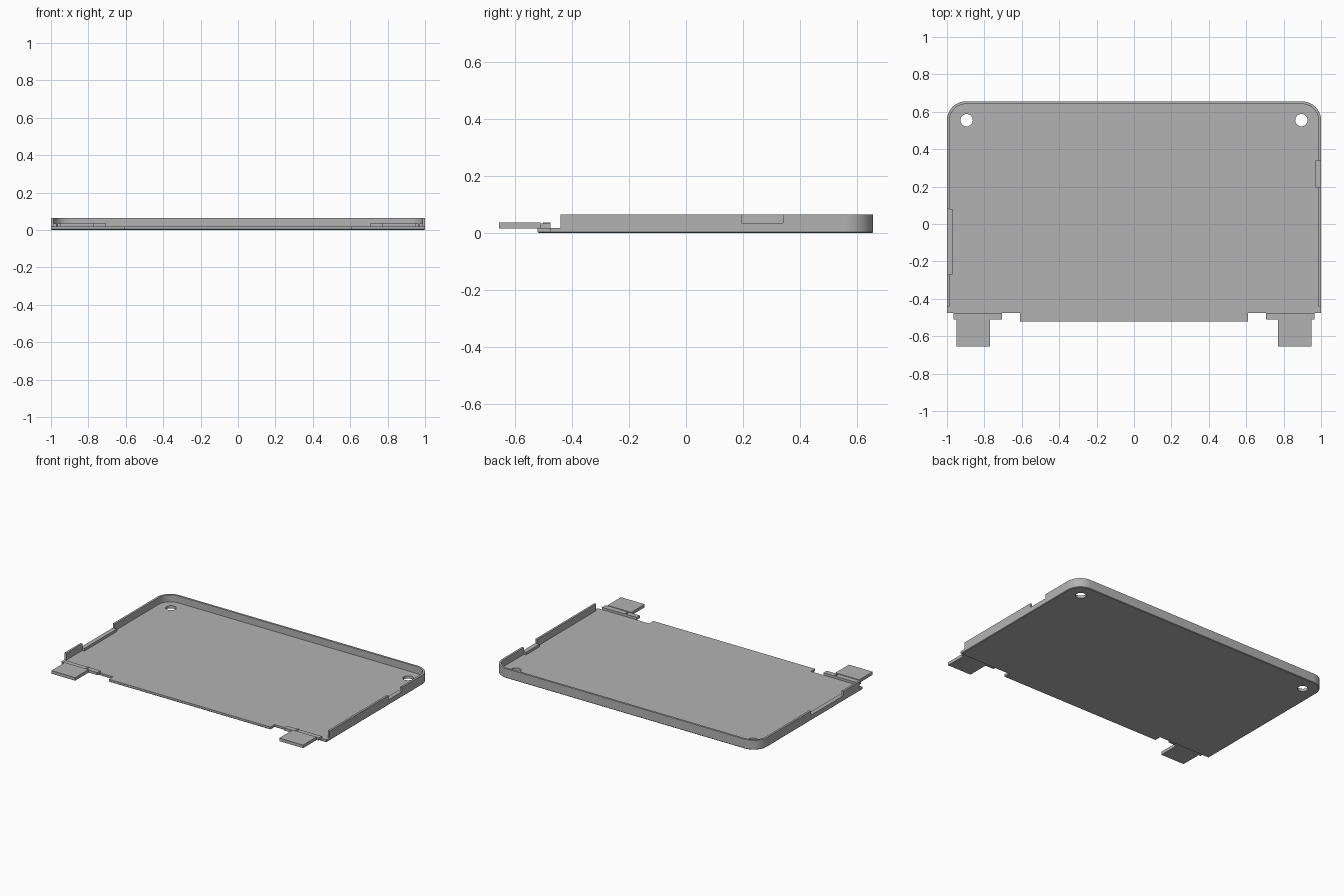
import bpy, bmesh, math

cube = bpy.data.objects.get("Cube")
if cube:
    bpy.data.objects.remove(cube, do_unlink=True)

grey = bpy.data.materials.new("plain grey")
grey.use_nodes = True
colour = (0.45, 0.45, 0.45, 1)
grey.diffuse_color = colour
grey.node_tree.nodes["Principled BSDF"].inputs["Base Color"].default_value = colour

BACK, WALL_FRONT, FLOOR_FRONT, LIP_FRONT = 0.655, -0.44, -0.475, -0.52
FLOOR_TOP, RIM, THICK, RADIUS = 0.018, 0.065, 0.014, 0.1


def prism(name, outline, z0, z1, chamfer=0):
    """Extrude a counter-clockwise outline, optionally chamfering its underside."""
    bm = bmesh.new()
    base = bm.faces.new([bm.verts.new((x, y, z0)) for x, y in outline])
    top = bmesh.ops.extrude_face_region(bm, geom=[base], use_keep_orig=True)["geom"]
    for v in top:
        if isinstance(v, bmesh.types.BMVert):
            v.co.z = z1
    bmesh.ops.recalc_face_normals(bm, faces=bm.faces)
    if chamfer:
        bmesh.ops.bevel(bm, geom=list(base.edges), offset=chamfer, segments=1,
                        affect='EDGES', clamp_overlap=True)
    mesh = bpy.data.meshes.new(name)
    bm.to_mesh(mesh)
    bm.free()
    mesh.materials.append(grey)
    obj = bpy.data.objects.new(name, mesh)
    bpy.context.collection.objects.link(obj)
    return obj


def box(name, x0, x1, y0, y1, z0, z1):
    return prism(name, [(x0, y0), (x1, y0), (x1, y1), (x0, y1)], z0, z1)


def cut(obj, cutter):
    mod = obj.modifiers.new("cut", 'BOOLEAN')
    mod.operation = 'DIFFERENCE'
    mod.solver = 'EXACT'
    mod.object = cutter
    bpy.context.view_layer.objects.active = obj
    bpy.ops.object.modifier_apply(modifier=mod.name)
    bpy.data.objects.remove(cutter, do_unlink=True)


def rounded_back(inset, steps=12):
    """Path round the two back corners, from right to left."""
    points = []
    for side, start in ((1, 0), (-1, math.pi / 2)):
        for i in range(steps + 1):
            a = start + i * math.pi / 2 / steps
            r = RADIUS - inset
            points.append((side * (1 - RADIUS) + r * math.cos(a),
                           BACK - RADIUS + r * math.sin(a)))
    return points


def smooth(obj):
    bpy.ops.object.select_all(action='DESELECT')
    obj.select_set(True)
    bpy.context.view_layer.objects.active = obj
    bpy.ops.object.shade_smooth_by_angle(angle=math.radians(25))


# Floor with front lip and two round holes
front = [(-1, FLOOR_FRONT), (-0.61, FLOOR_FRONT), (-0.61, LIP_FRONT),
         (0.61, LIP_FRONT), (0.61, FLOOR_FRONT), (1, FLOOR_FRONT)]
floor = prism("floor_panel", front + rounded_back(0), 0, FLOOR_TOP, 0.004)
for side in (-1, 1):
    ring = [(side * 0.895 + 0.033 * math.cos(i * math.tau / 32),
             0.555 + 0.033 * math.sin(i * math.tau / 32)) for i in range(32)]
    cut(floor, prism("hole_cutter", ring, -0.1, 0.1))
smooth(floor)

# Rim wall round the sides and back
inner = 1 - THICK
outline = ([(1, WALL_FRONT)] + rounded_back(0) + [(-1, WALL_FRONT), (-inner, WALL_FRONT)]
           + rounded_back(THICK)[::-1] + [(inner, WALL_FRONT)])
wall = prism("rim_wall", outline, FLOOR_TOP, RIM)

# Side openings, each with a thick sill
for name, side, y0, y1 in (("left", 1, 0.195, 0.34), ("right", -1, -0.27, 0.08)):
    xs = sorted((side * 0.95, side * 1.05))
    cut(wall, box("opening_cutter", *xs, y0, y1, 0.036, 0.1))
    xs = sorted((side * 0.97, side * inner))
    box(name + "_opening_sill", *xs, y0, y1, FLOOR_TOP, 0.036)
smooth(wall)

# Front tabs on their mounting strips
for name, side in (("left", 1), ("right", -1)):
    for part, a, b, y0, y1, z0, z1 in (
            ("tab", 0.77, 0.95, -0.655, -0.51, 0.017, 0.038),
            ("strip", 0.705, 0.965, -0.51, FLOOR_FRONT, 0.017, 0.034),
            ("rib", 0.785, 0.795, -0.5, FLOOR_FRONT, 0.03, 0.038)):
        box(f"{name}_{part}", *sorted((side * a, side * b)), y0, y1, z0, z1)
